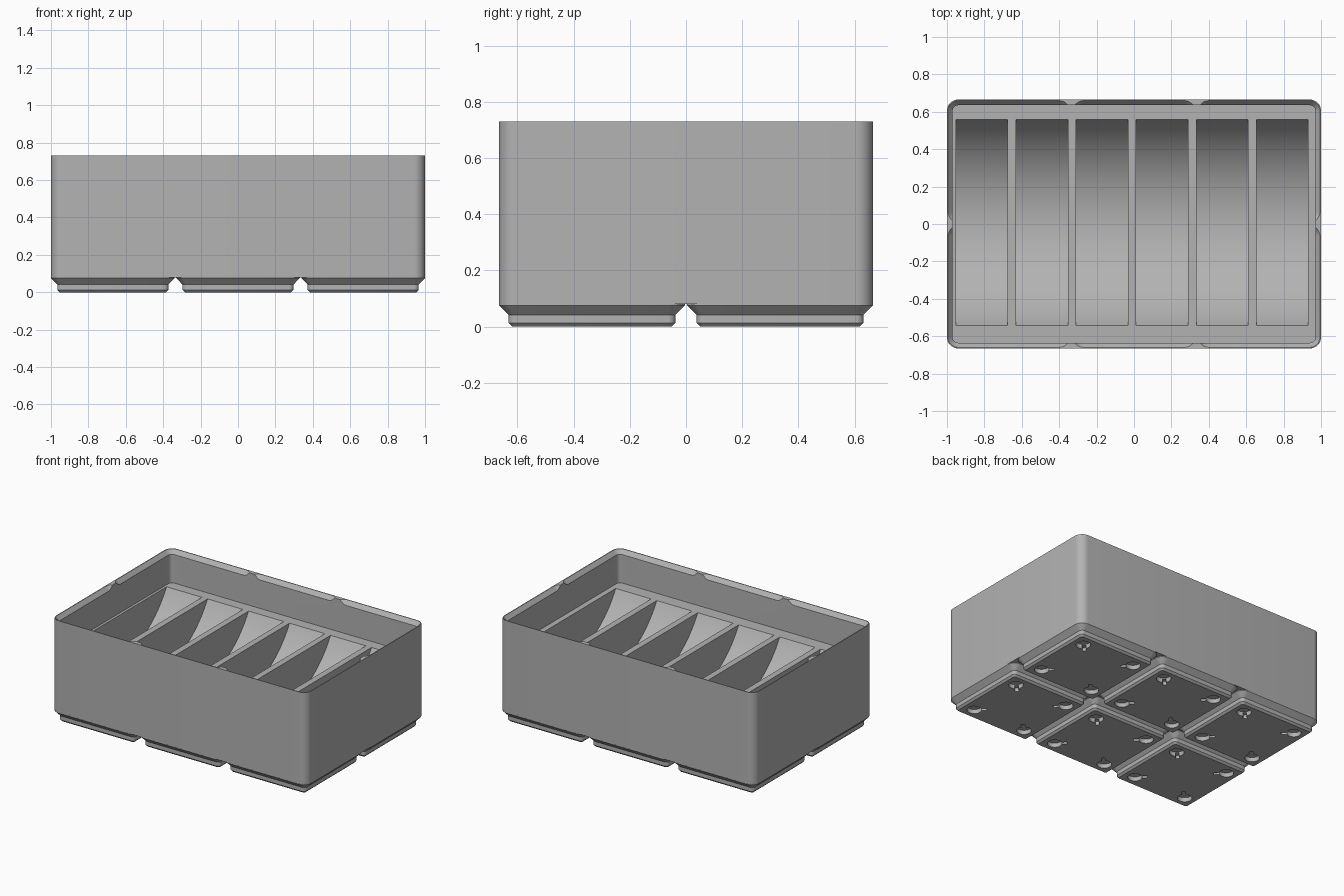
import bpy, bmesh, math
from mathutils import Matrix

if "Cube" in bpy.data.objects:
    bpy.data.objects.remove(bpy.data.objects["Cube"], do_unlink=True)

PITCH = 0.6693
FOOT_TOP, DECK, RIM = 0.08, 0.50, 0.73
CELLS = [(i * PITCH, j * PITCH / 2) for i in (-1, 0, 1) for j in (-1, 1)]

grey = bpy.data.materials.new("plain grey")
grey.use_nodes = True
grey.diffuse_color = (0.45, 0.45, 0.45, 1)
grey.node_tree.nodes["Principled BSDF"].inputs["Base Color"].default_value = grey.diffuse_color


def make(name, bm, helper=False):
    bmesh.ops.recalc_face_normals(bm, faces=bm.faces)
    mesh = bpy.data.meshes.new(name)
    bm.to_mesh(mesh)
    bm.free()
    mesh.materials.append(grey)
    ob = bpy.data.objects.new(name, mesh)
    bpy.context.collection.objects.link(ob)
    ob.hide_render = helper
    return ob


def rounded_ring(hx, hy, r, n=8):
    """Outline of a rounded rectangle, given its half sizes."""
    pts = []
    for k, (sx, sy) in enumerate([(1, 1), (-1, 1), (-1, -1), (1, -1)]):
        for s in range(n + 1):
            a = (k + s / n) * math.pi / 2
            pts.append((sx * (hx - r) + r * math.cos(a), sy * (hy - r) + r * math.sin(a)))
    return pts


def loft(bm, layers, cx=0, cy=0):
    """Closed solid through layers of (z, half x, half y, corner radius)."""
    rings = [[bm.verts.new((cx + x, cy + y, z)) for x, y in rounded_ring(hx, hy, r)]
             for z, hx, hy, r in layers]
    for a, b in zip(rings, rings[1:]):
        for i in range(len(a)):
            j = (i + 1) % len(a)
            bm.faces.new((a[i], a[j], b[j], b[i]))
    bm.faces.new(rings[0][::-1])
    bm.faces.new(rings[-1])


def cut(target, cutter):
    mod = target.modifiers.new("cut", "BOOLEAN")
    mod.operation, mod.solver, mod.object = "DIFFERENCE", "EXACT", cutter
    bpy.ops.object.select_all(action="DESELECT")
    bpy.context.view_layer.objects.active = target
    target.select_set(True)
    bpy.ops.object.modifier_apply(modifier=mod.name)
    bpy.data.objects.remove(cutter, do_unlink=True)


def smooth(ob):
    bpy.ops.object.select_all(action="DESELECT")
    bpy.context.view_layer.objects.active = ob
    ob.select_set(True)
    bpy.ops.object.shade_smooth_by_angle(angle=math.radians(25))


# Outer body
bm = bmesh.new()
loft(bm, [(FOOT_TOP, 1, 0.665, 0.06), (RIM, 1, 0.665, 0.06)])
body = make("bin_body", bm)

# Open space above the deck
bm = bmesh.new()
loft(bm, [(DECK, 0.97, 0.635, 0.03), (0.8, 0.97, 0.635, 0.03)])
cut(body, make("interior_cutter", bm, True))

# Stacking lip: one chamfered seat per cell
bm = bmesh.new()
for cx, cy in CELLS:
    layers = [(z, 0.3307 - inset, 0.3307 - inset, 0.06 - inset)
              for z, inset in [(0.695, 0.036), (RIM, 0.006), (0.76, 0.006)]]
    loft(bm, layers, cx, cy)
cut(body, make("lip_cutter", bm, True))

# Six curved-bottom compartments
bm = bmesh.new()
half, depth, mid_y, steps = 0.552, 0.32, 0.008, 40
radius = (half ** 2 + depth ** 2) / (2 * depth)
sweep = math.asin(half / radius)
profile = [(mid_y - half, 0.6)]
for s in range(steps + 1):
    a = sweep * (2 * s / steps - 1)
    profile.append((mid_y + radius * math.sin(a), DECK - depth + radius * (1 - math.cos(a))))
profile.append((mid_y + half, 0.6))
for k in range(6):
    x0 = -0.952 + 0.3213 * k
    face = bm.faces.new([bm.verts.new((x0, y, z)) for y, z in profile])
    ext = bmesh.ops.extrude_face_region(bm, geom=[face], use_keep_orig=True)
    bmesh.ops.translate(bm, vec=(0.277, 0, 0),
                        verts=[v for v in ext["geom"] if isinstance(v, bmesh.types.BMVert)])
cut(body, make("compartment_cutter", bm, True))
smooth(body)

# Stepped feet, each with four round recesses and release slots
for n, (cx, cy) in enumerate(CELLS):
    bm = bmesh.new()
    loft(bm, [(z, 0.3307 - i, 0.3307 - i, 0.06 - i)
              for z, i in [(0, 0.047), (0.013, 0.034), (0.0414, 0.034),
                           (0.0757, 0), (FOOT_TOP, 0)]], cx, cy)
    foot = make(f"foot_{n + 1}", bm)
    holes, slots = bmesh.new(), bmesh.new()
    for sx in (-1, 1):
        for sy in (-1, 1):
            spot = Matrix.Translation((cx + sx * 0.207, cy + sy * 0.207, 0))
            bmesh.ops.create_cone(holes, cap_ends=True, segments=32, radius1=0.047, radius2=0.047,
                                  depth=0.06, matrix=spot)
            turn = Matrix.Rotation(math.atan2(-sy, -sx), 4, "Z")
            bmesh.ops.create_cube(slots, size=1, matrix=spot @ turn @ Matrix.Translation((0.04, 0, 0))
                                  @ Matrix.Diagonal((0.08, 0.024, 0.05, 1)))
    cut(foot, make("recess_cutter", holes, True))
    cut(foot, make("slot_cutter", slots, True))
    smooth(foot)
